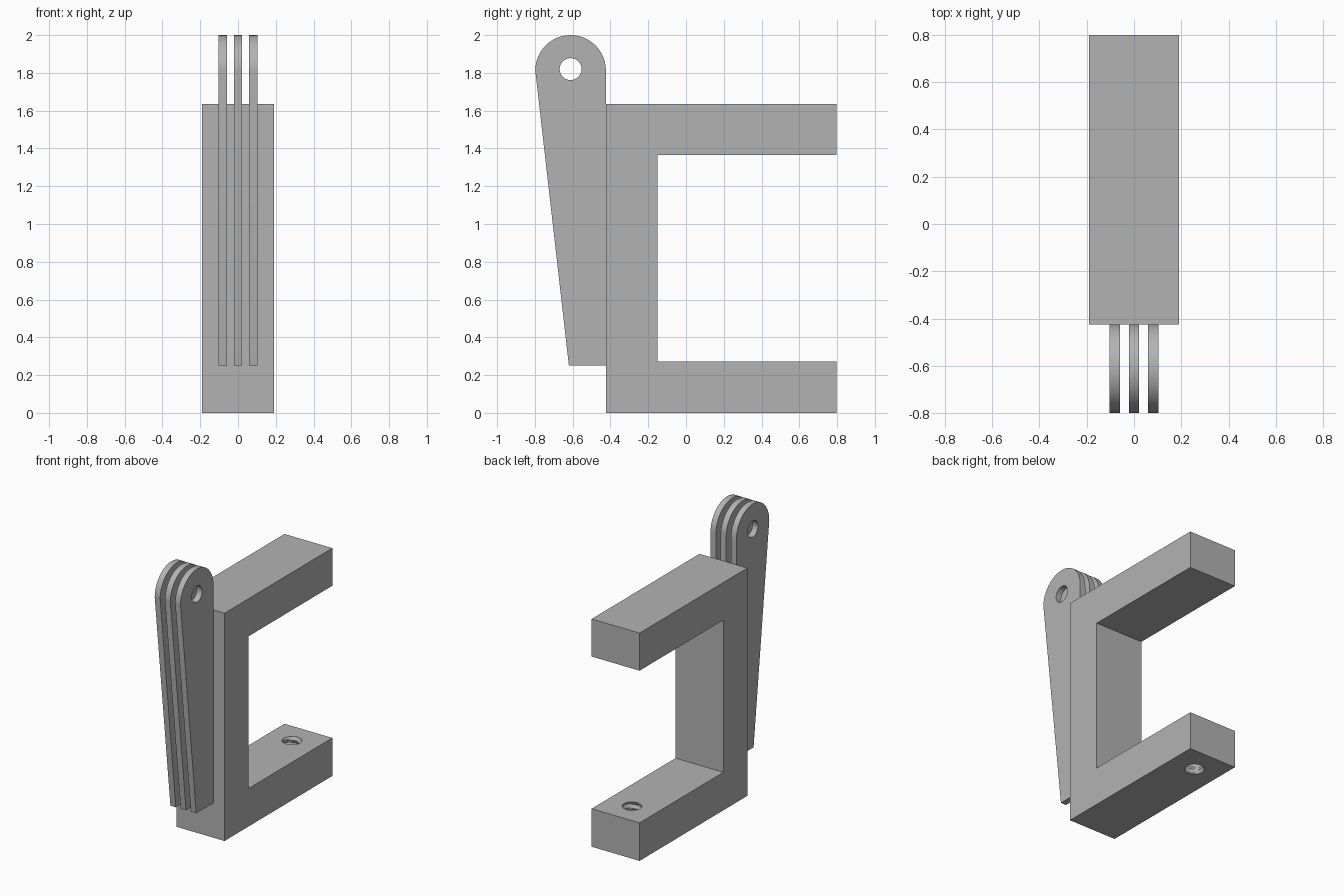
import bpy, bmesh, math
from mathutils import Matrix

if "Cube" in bpy.data.objects:
    bpy.data.objects.remove(bpy.data.objects["Cube"])

grey = bpy.data.materials.new("plain grey")
grey.diffuse_color = (0.45, 0.45, 0.45, 1)
grey.use_nodes = True
grey.node_tree.nodes["Principled BSDF"].inputs["Base Color"].default_value = grey.diffuse_color


def finish(bm, name):
    bmesh.ops.recalc_face_normals(bm, faces=bm.faces[:])
    me = bpy.data.meshes.new(name)
    bm.to_mesh(me)
    bm.free()
    me.materials.append(grey)
    ob = bpy.data.objects.new(name, me)
    bpy.context.collection.objects.link(ob)
    return ob


def add_slab(bm, profile, x0, x1):
    """Extrude a (y, z) outline from x0 to x1."""
    face = bm.faces.new([bm.verts.new((x0, y, z)) for y, z in profile])
    moved = bmesh.ops.extrude_face_region(bm, geom=[face])["geom"]
    bmesh.ops.translate(bm, vec=(x1 - x0, 0, 0),
                        verts=[v for v in moved if isinstance(v, bmesh.types.BMVert)])


def cut(target, cutter):
    mod = target.modifiers.new("hole", 'BOOLEAN')
    mod.operation = 'DIFFERENCE'
    mod.solver = 'EXACT'
    mod.object = cutter
    bpy.context.view_layer.objects.active = target
    bpy.ops.object.modifier_apply(modifier=mod.name)
    bpy.data.objects.remove(cutter)


def thread_cutter(r_in, r_out, pitch, z0, z1, seg=32, per_turn=6):
    """Closed rod whose surface carries a helical ridge."""
    bm = bmesh.new()
    rows = round((z1 - z0) / pitch * per_turn)
    rings = []
    for i in range(rows + 1):
        z = z0 + (z1 - z0) * i / rows
        ring = []
        for j in range(seg):
            a = math.tau * j / seg
            phase = (z / pitch - j / seg) % 1
            r = r_in + (r_out - r_in) * (1 - abs(2 * phase - 1))
            ring.append(bm.verts.new((r * math.cos(a), r * math.sin(a), z)))
        rings.append(ring)
    for lo, hi in zip(rings, rings[1:]):
        for j in range(seg):
            k = (j + 1) % seg
            bm.faces.new((lo[j], lo[k], hi[k]))
            bm.faces.new((lo[j], hi[k], hi[j]))
    bm.faces.new(rings[0][::-1])
    bm.faces.new(rings[-1])
    return bm


# C-shaped clamp body
FRONT, BACK, HALF = -0.424, 0.798, 0.19
bm = bmesh.new()
add_slab(bm, [(FRONT, 0), (BACK, 0), (BACK, 0.273), (-0.152, 0.273),
              (-0.152, 1.365), (BACK, 1.365), (BACK, 1.635), (FRONT, 1.635)], -HALF, HALF)
body = finish(bm, "clamp_body")

# Threaded screw hole through the lower arm
bm = thread_cutter(0.058, 0.071, 0.047, -0.03, 0.303)
bmesh.ops.translate(bm, vec=(0, 0.61, 0), verts=bm.verts[:])
cut(body, finish(bm, "screw_hole_cutter"))

# Three rounded mounting fins with a tapered front edge
CY, CZ, R = -0.611, 1.813, 0.187
outline = [(-0.62, 0.25), (FRONT, 0.25)]
outline += [(CY + R * math.cos(math.pi * i / 24), CZ + R * math.sin(math.pi * i / 24))
            for i in range(25)]
bm = bmesh.new()
for x in (-0.081, 0, 0.081):
    add_slab(bm, outline, x - 0.0215, x + 0.0215)
fins = finish(bm, "mounting_fins")

# Pivot hole across all fins
bm = bmesh.new()
bmesh.ops.create_cone(bm, cap_ends=True, segments=32, radius1=0.058, radius2=0.058, depth=0.4,
                      matrix=Matrix.Translation((0, CY, 1.82)) @ Matrix.Rotation(math.pi / 2, 4, 'Y'))
cut(fins, finish(bm, "pivot_hole_cutter"))

# Smooth the curved surfaces, keep hard edges
for ob in (body, fins):
    bpy.ops.object.select_all(action='DESELECT')
    ob.select_set(True)
    bpy.context.view_layer.objects.active = ob
    bpy.ops.object.shade_smooth_by_angle(angle=math.radians(25))
